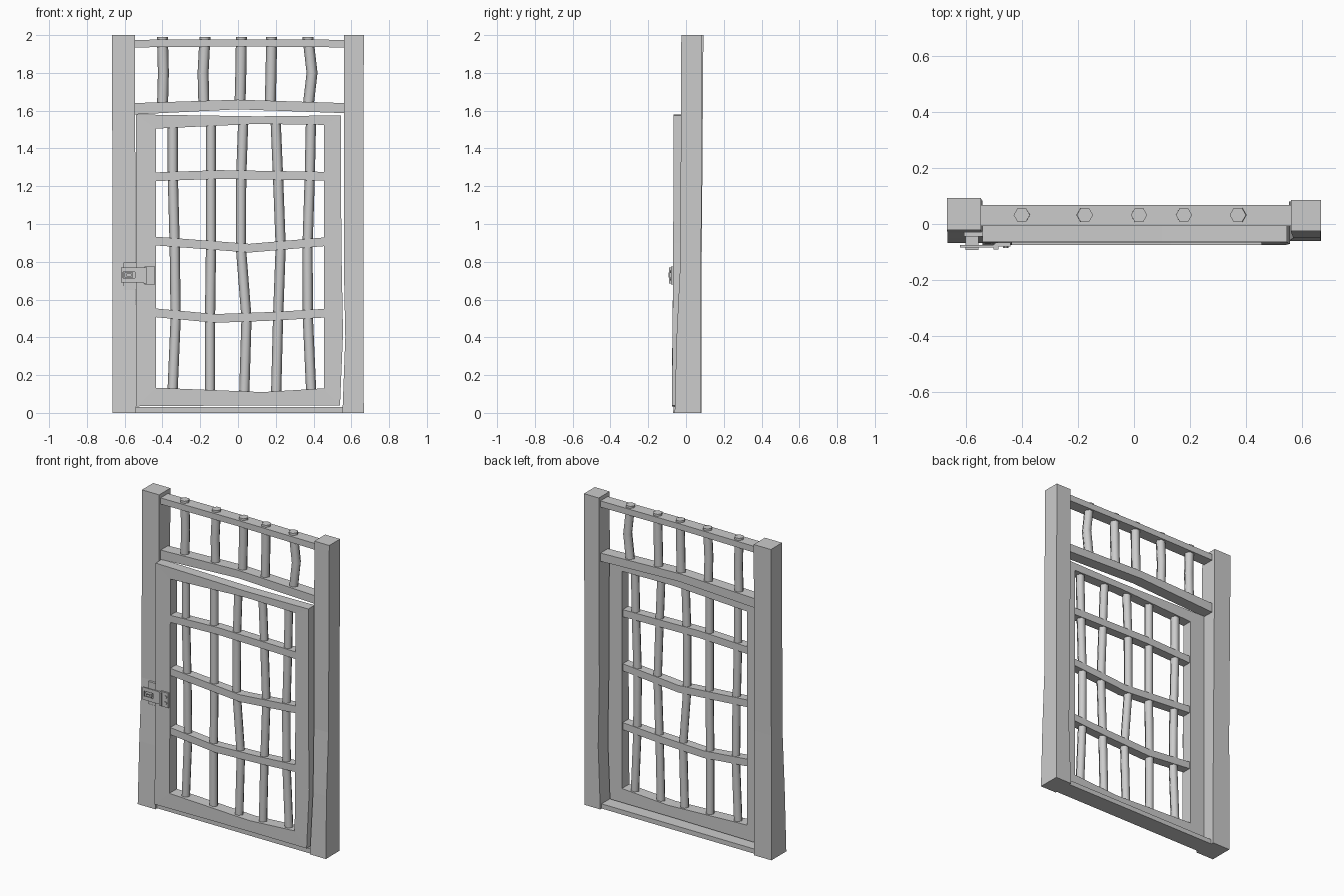
import bpy
import bmesh
from math import cos, sin, pi

cube = bpy.data.objects.get("Cube")
if cube:
    bpy.data.objects.remove(cube)

iron = bpy.data.materials.new("grey_iron")
iron.use_nodes = True
colour = (0.6, 0.6, 0.6, 1)
iron.diffuse_color = colour
iron.node_tree.nodes["Principled BSDF"].inputs["Base Color"].default_value = colour


def loft(name, rings, smooth=False, closed=False):
    """Skin a row of equal rings; cap the ends unless the row is closed."""
    bm = bmesh.new()
    rows = [[bm.verts.new(p) for p in ring] for ring in rings]
    n = len(rows[0])
    pairs = list(zip(rows, rows[1:]))
    if closed:
        pairs.append((rows[-1], rows[0]))
    for a, b in pairs:
        for i in range(n):
            j = (i + 1) % n
            bm.faces.new((a[i], a[j], b[j], b[i])).smooth = smooth
    if not closed:
        bm.faces.new(rows[0])
        bm.faces.new(rows[-1])
    bmesh.ops.recalc_face_normals(bm, faces=bm.faces)
    mesh = bpy.data.meshes.new(name)
    bm.to_mesh(mesh)
    bm.free()
    mesh.materials.append(iron)
    obj = bpy.data.objects.new(name, mesh)
    bpy.context.collection.objects.link(obj)
    return obj


def post(name, sections):
    """Upright from (z, x0, x1, y0, y1) sections."""
    loft(name, [[(a, c, z), (b, c, z), (b, d, z), (a, d, z)]
                for z, a, b, c, d in sections])


def rail(name, sections, y0, y1):
    """Crosspiece from (x, z0, z1) sections."""
    loft(name, [[(x, y0, a), (x, y1, a), (x, y1, b), (x, y0, b)]
                for x, a, b in sections])


def bar(name, path, y, r):
    """Six-sided bar along bent (x, z) points."""
    loft(name, [[(x + r * cos(k * pi / 3), y + r * sin(k * pi / 3), z)
                 for k in range(6)] for x, z in path], smooth=True)


def frame(name, outer, inner, fronts, back):
    """Flat ring between two outlines in x, z."""
    rings = []
    for (a, b), (c, d), f in zip(outer, inner, fronts):
        rings.append([(a, f, b), (c, f, d), (c, back, d), (a, back, b)])
    return loft(name, rings, closed=True)


def box(name, x0, x1, y0, y1, z0, z1):
    rail(name, [(x0, z0, z1), (x1, z0, z1)], y0, y1)


# Posts, flaring forward at the foot
post("right_post", [(0, -.665, -.54, -.068, .083), (.4, -.665, -.54, -.052, .083),
                    (.8, -.664, -.543, -.03, .083), (2, -.667, -.545, -.022, .092)])
post("left_post", [(0, .553, .666, -.06, .08), (.4, .568, .664, -.05, .08),
                   (.8, .56, .664, -.03, .08), (2, .56, .666, -.025, .085)])

# Fixed rails and sill
rail("top_rail", [(-.55, 1.935, 1.975), (0, 1.94, 1.978), (.565, 1.935, 1.975)], -.007, .068)
rail("lintel", [(-.55, 1.58, 1.64), (0, 1.607, 1.658), (.565, 1.587, 1.64)], -.007, .068)
box("sill", -.545, .56, -.05, .065, 0, .03)

# Bars above the door
upper = [(-.4, -.395, -.4), (-.175, -.185, -.18), (.018, .015, .01),
         (.178, .175, .17), (.37, .392, .37)]
for i, (top, mid, low) in enumerate(upper):
    bar(f"upper_bar_{i + 1}", [(top, 1.99), (mid, 1.8), (low, 1.61)], .032, .029)

# Door frame
outer = [(-.54, .035), (.1, .04), (.54, .04), (.556, .42), (.547, .9),
         (.545, 1.575), (.1, 1.57), (-.54, 1.58), (-.54, .8)]
inner = [(-.435, .133), (.13, .11), (.455, .13), (.455, .42), (.455, .9),
         (.455, 1.525), (.1, 1.53), (-.435, 1.505), (-.435, .8)]
fronts = [-.075] * 3 + [-.071, -.068, -.065, -.065, -.065, -.068]
frame("door_frame", outer, inner, fronts, 0)

# Door bars, each bent at the same heights
heights = (1.53, 1.25, .88, .5, .1)
paths = [(-.345, -.345, -.335, -.33, -.347), (-.143, -.143, -.143, -.148, -.148),
         (.027, .017, .015, .045, .033), (.2, .212, .226, .212, .202),
         (.386, .38, .368, .37, .388)]
for i, xs in enumerate(paths):
    bar(f"door_bar_{i + 1}", list(zip(xs, heights)), -.035, .027)

# Door crossbars, sagging between the stiles
sags = [((-.44, 1.25), (-.1, 1.262), (.46, 1.253)),
        ((-.44, .91), (.06, .872), (.46, .906)),
        ((-.44, .53), (-.12, .5), (.2, .512), (.46, .528))]
for i, line in enumerate(sags):
    rail(f"crossbar_{i + 1}", [(x, z - .023, z + .023) for x, z in line], -.066, -.008)


# Hasp latch
def corners(x0, x1, z0, z1):
    return [(x0, z0), (x1, z0), (x1, z1), (x0, z1)]


box("strike_plate", -.605, -.535, -.045, -.025, .65, .795)
frame("hasp", corners(-.62, -.495, .69, .77), corners(-.61, -.545, .713, .747),
      [-.083] * 4, -.074)
frame("staple", corners(-.6, -.555, .718, .742), corners(-.59, -.565, .725, .735),
      [-.092] * 4, -.035)
box("hasp_hinge_plate", -.495, -.44, -.08, -.06, .68, .775)
post("hinge_knuckle", [(z, -.5, -.483, -.09, -.072) for z in (.685, .77)])
for i, z in enumerate((.71, .748)):
    loft(f"rivet_{i + 1}", [[(-.457 + .009 * cos(k * pi / 3), y, z + .009 * sin(k * pi / 3))
                             for k in range(6)] for y in (-.07, -.086)])
